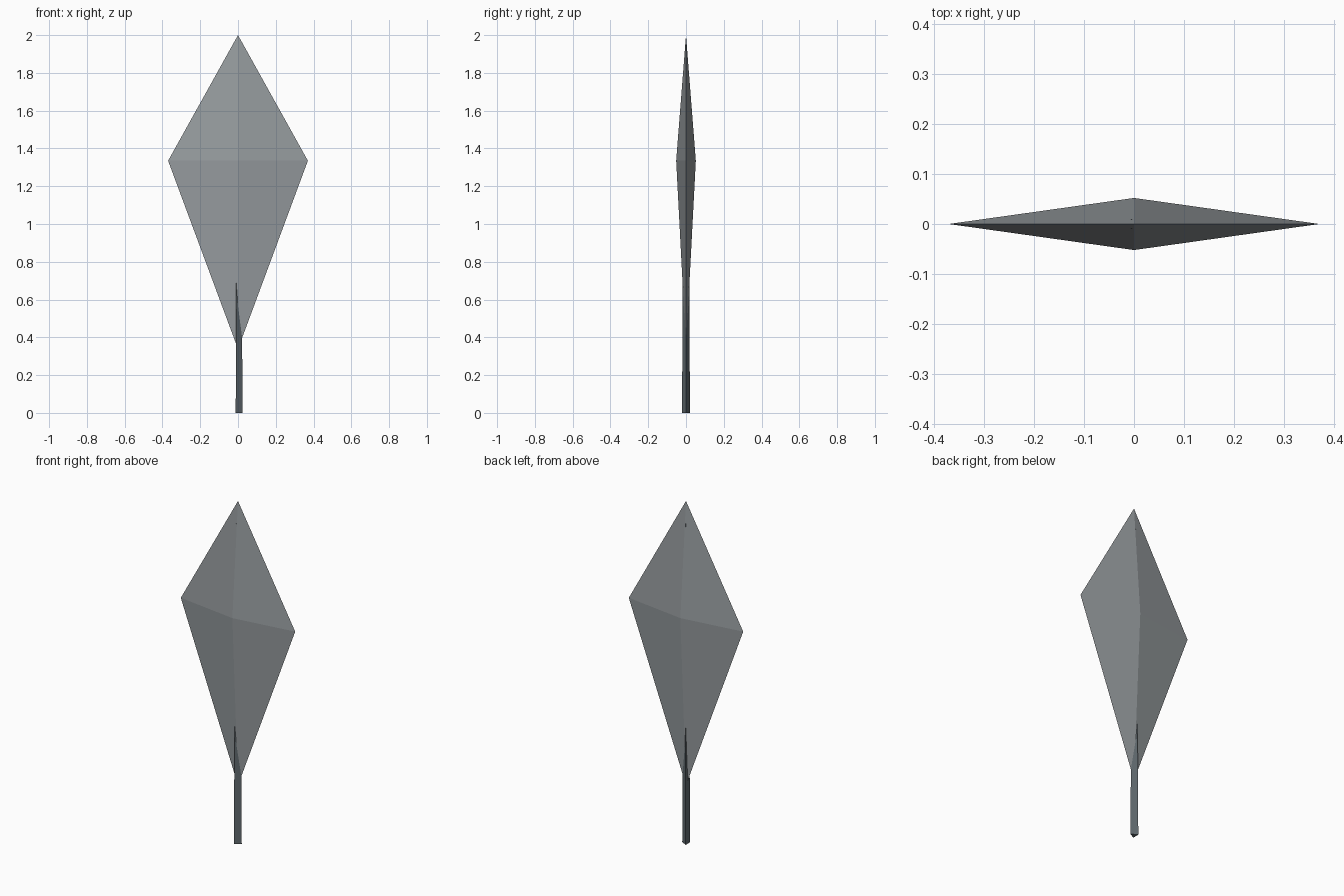
import bpy

if "Cube" in bpy.data.objects:
    bpy.data.objects.remove(bpy.data.objects["Cube"])

def material(name, rgb):
    m = bpy.data.materials.new(name)
    m.diffuse_color = (*rgb, 1)
    m.use_nodes = True
    m.node_tree.nodes["Principled BSDF"].inputs["Base Color"].default_value = m.diffuse_color
    return m

def cone(name, mat, sides, r1, r2, z1, z2):
    bpy.ops.mesh.primitive_cone_add(vertices=sides, radius1=r1, radius2=r2,
                                    depth=z2 - z1, location=(0, 0, (z1 + z2) / 2))
    obj = bpy.context.object
    obj.name = name
    obj.data.materials.append(mat)
    return obj

stone = material("light_grey", (0.31, 0.335, 0.35))
iron = material("dark_blue_grey", (0.115, 0.14, 0.155))

# Three-sided tapered shaft with one corner pointing to +x
shaft = cone("shaft", iron, 3, 0.0243, 0.0125, 0, 1.872)
for v in shaft.data.vertices:
    v.co.x, v.co.y = v.co.y, -v.co.x

# Flat diamond blade: a stretched octahedron
blade = bpy.data.objects.new("blade", bpy.data.meshes.new("blade"))
bpy.context.collection.objects.link(blade)
mid = 1.335
ring = [(0.37, 0, mid), (0, 0.052, mid), (-0.37, 0, mid), (0, -0.052, mid)]
faces = []
for i in range(4):
    j = (i + 1) % 4
    faces += [(i, j, 4), (j, i, 5)]
blade.data.from_pydata(ring + [(0, 0, 2.0), (0, 0, 0.338)], [], faces)
blade.data.materials.append(stone)
